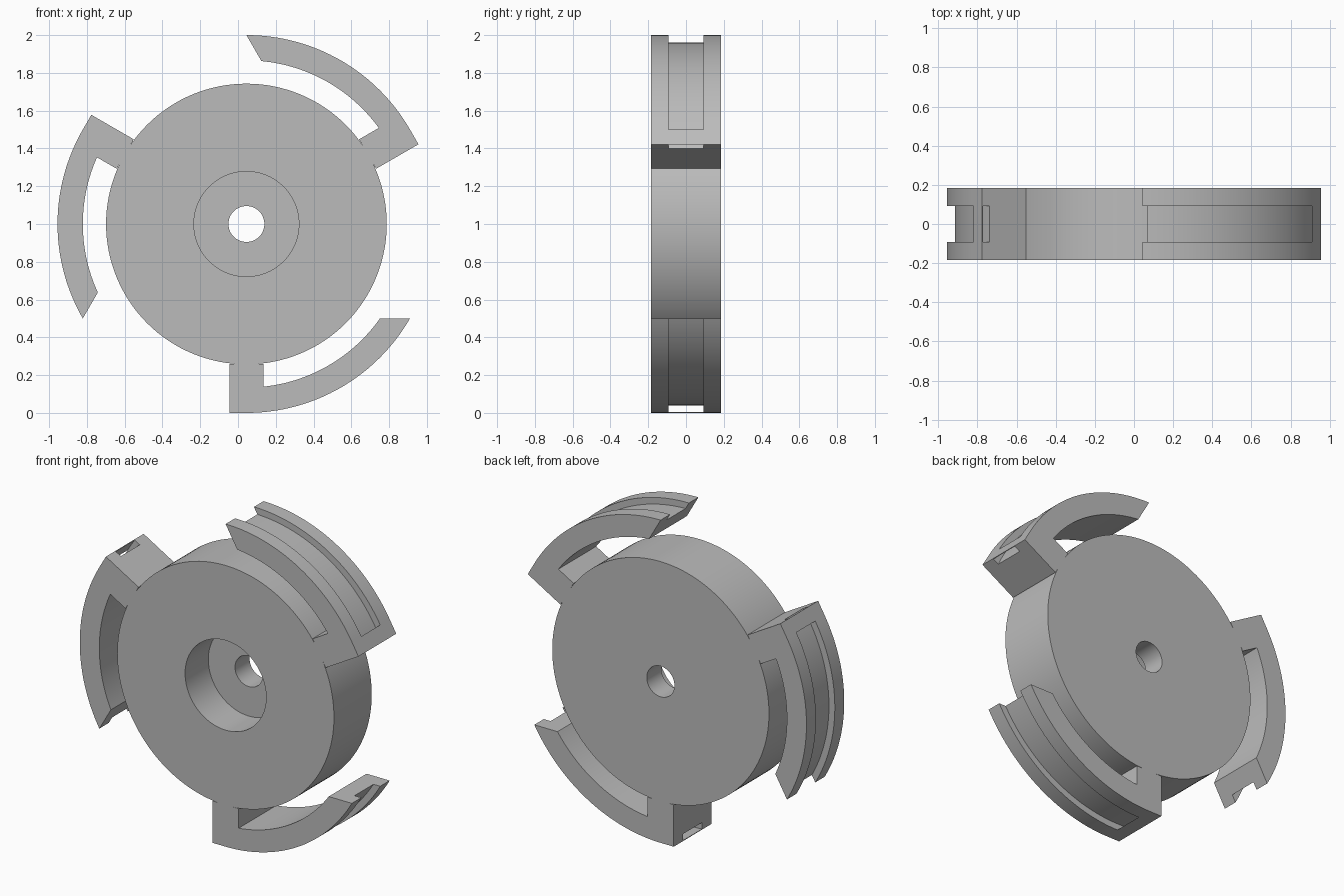
import bpy
import bmesh
import math
from mathutils import Vector

cube = bpy.data.objects.get("Cube")
if cube:
    bpy.data.objects.remove(cube, do_unlink=True)

CENTRE = Vector((0.0445, 0, 1))
HALF = 0.185          # half thickness of every part
RIM, INNER, GROOVE = 1.0, 0.866, 0.96
DISC, BORE, HOLE = 0.743, 0.278, 0.095
FOOT = 0.09           # half width of an arm's foot

grey = bpy.data.materials.new("plain_grey")
grey.use_nodes = True
colour = (0.5, 0.5, 0.5, 1)
grey.diffuse_color = colour
grey.node_tree.nodes["Principled BSDF"].inputs["Base Color"].default_value = colour


def arc(radius, start, end, steps=48):
    """Points on an arc in the xz plane, angles in radians."""
    angles = [start + (end - start) * i / steps for i in range(steps + 1)]
    return [(radius * math.cos(a), radius * math.sin(a)) for a in angles]


def add_object(name, bm):
    bmesh.ops.recalc_face_normals(bm, faces=bm.faces)
    mesh = bpy.data.meshes.new(name)
    bm.to_mesh(mesh)
    bm.free()
    mesh.materials.append(grey)
    obj = bpy.data.objects.new(name, mesh)
    obj.location = CENTRE
    bpy.context.collection.objects.link(obj)
    return obj


def extrude_profile(name, points, half):
    bm = bmesh.new()
    face = bm.faces.new([bm.verts.new((x, -half, z)) for x, z in points])
    out = bmesh.ops.extrude_face_region(bm, geom=[face])
    moved = [v for v in out["geom"] if isinstance(v, bmesh.types.BMVert)]
    bmesh.ops.translate(bm, verts=moved, vec=(0, 2 * half, 0))
    return add_object(name, bm)


def activate(obj):
    bpy.ops.object.select_all(action="DESELECT")
    obj.select_set(True)
    bpy.context.view_layer.objects.active = obj


def smooth(obj):
    activate(obj)
    bpy.ops.object.shade_smooth_by_angle(angle=math.radians(25))


# Disc with a through hole and a counterbore in the front
bm = bmesh.new()
section = [(HOLE, HALF), (DISC, HALF), (DISC, -HALF),
           (BORE, -HALF), (BORE, 0.043), (HOLE, 0.043)]
verts = [bm.verts.new((r, y, 0)) for r, y in section]
edges = [bm.edges.new((verts[i - 1], verts[i])) for i in range(len(verts))]
bmesh.ops.spin(bm, geom=verts + edges, cent=(0, 0, 0), axis=(0, 1, 0),
               angle=math.tau, steps=128, use_merge=True)
bmesh.ops.remove_doubles(bm, verts=bm.verts, dist=0.0001)
smooth(add_object("disc", bm))

# Curved arm on a square foot, its tip cut level
down = -math.pi / 2
tip = math.radians(-30)
profile = arc(RIM, down, tip)
profile += arc(INNER, -math.asin(0.5 / INNER), -math.acos(FOOT / INNER))
profile += [(FOOT, -DISC + 0.002), (-FOOT, -DISC + 0.002), (-FOOT, -RIM)]
arm = extrude_profile("lower_arm", profile, HALF)

# Groove along the rim, tunnelling out through the end of the foot
past_foot, past_tip = math.radians(-100), math.radians(-22)
channel = arc(GROOVE, past_tip, past_foot, 52)
channel += arc(RIM, past_foot, down, 8)
channel += arc(RIM + 0.06, down, past_tip, 40)
cutter = extrude_profile("groove_cutter", channel, HALF / 2)
cutter.hide_render = True

activate(arm)
cut = arm.modifiers.new("groove", "BOOLEAN")
cut.object = cutter
cut.operation = "DIFFERENCE"
cut.solver = "EXACT"
bpy.ops.object.modifier_apply(modifier=cut.name)
bpy.data.objects.remove(cutter, do_unlink=True)
smooth(arm)

# Two more arms around the disc
for i, name in enumerate(("right_arm", "left_arm"), start=1):
    copy = bpy.data.objects.new(name, arm.data)
    copy.location = CENTRE
    copy.rotation_euler.y = i * math.tau / 3
    bpy.context.collection.objects.link(copy)
